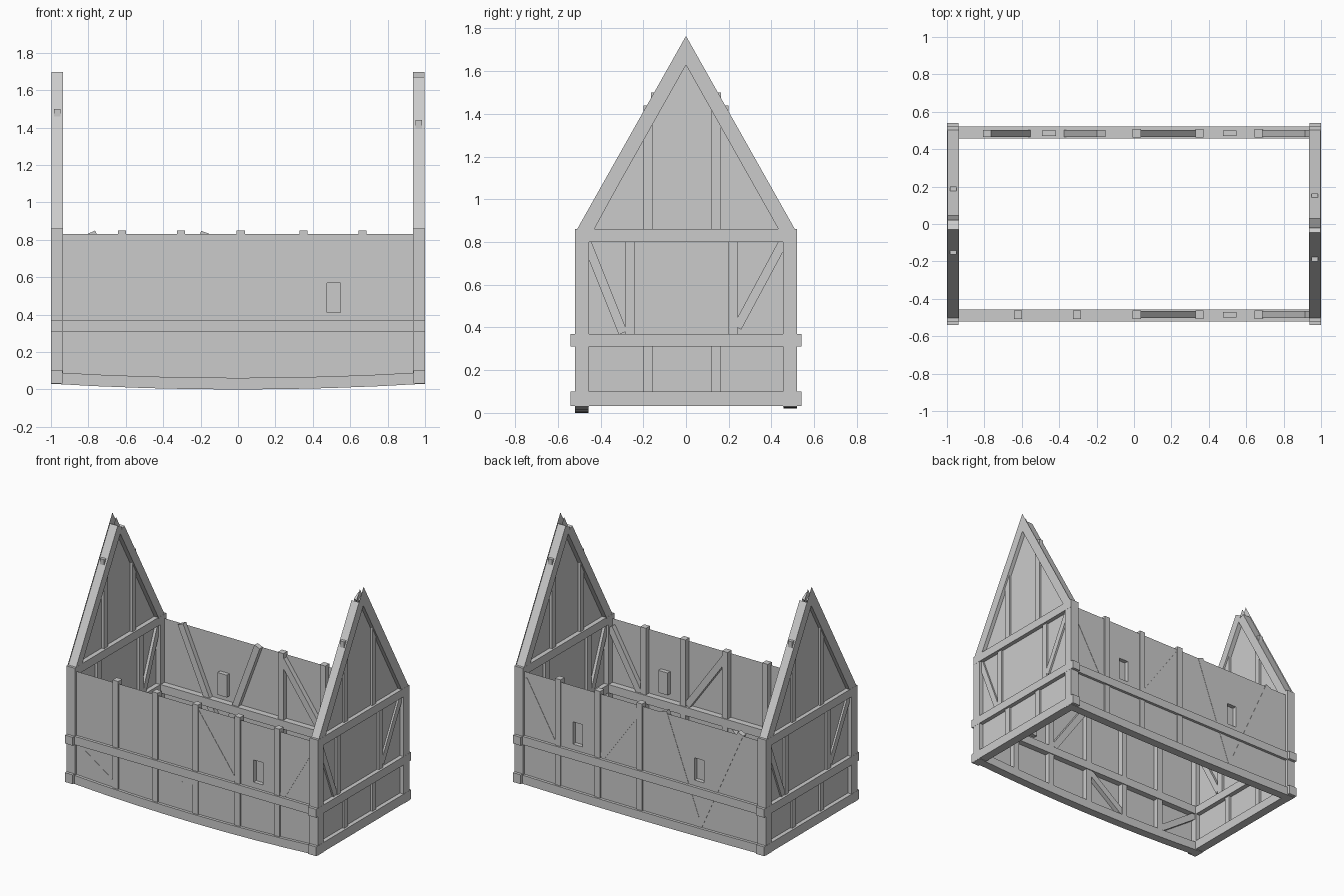
import bpy
import bmesh
from mathutils import Vector

old = bpy.data.objects.get("Cube")
if old:
    bpy.data.objects.remove(old, do_unlink=True)

grey = bpy.data.materials.new("plain_grey")
grey.use_nodes = True
grey.diffuse_color = (0.6, 0.6, 0.6, 1)
grey.node_tree.nodes["Principled BSDF"].inputs["Base Color"].default_value = (0.6, 0.6, 0.6, 1)


def finish(name, bm):
    mesh = bpy.data.meshes.new(name)
    bmesh.ops.remove_doubles(bm, verts=bm.verts[:], dist=1e-5)
    bm.to_mesh(mesh)
    bm.free()
    mesh.materials.append(grey)
    obj = bpy.data.objects.new(name, mesh)
    bpy.context.collection.objects.link(obj)


def place(axis, u, z, d):
    """Point on a wall: u runs along the wall, d is depth across it."""
    return Vector((u, d, z)) if axis == "y" else Vector((d, u, z))


def prism(name, axis, outline, d0, d1):
    bm = bmesh.new()
    a = [bm.verts.new(place(axis, u, z, d0)) for u, z in outline]
    b = [bm.verts.new(place(axis, u, z, d1)) for u, z in outline]
    bm.faces.new(a)
    bm.faces.new(b)
    for i in range(len(a)):
        j = (i + 1) % len(a)
        bm.faces.new((a[i], a[j], b[j], b[i]))
    bmesh.ops.recalc_face_normals(bm, faces=bm.faces[:])
    finish(name, bm)


def sheet(name, axis, outline, d):
    bm = bmesh.new()
    bm.faces.new([bm.verts.new(place(axis, u, z, d)) for u, z in outline])
    finish(name, bm)


def rect(u0, u1, z0, z1):
    return [(u0, z0), (u1, z0), (u1, z1), (u0, z1)]


def bar(p, q, w):
    """Square-ended slanted timber outline between two points."""
    p, q = Vector(p), Vector(q)
    t = (q - p).normalized() * w / 2
    n = Vector((-t.y, t.x))
    return [tuple(v) for v in (p - n, q - n, q + n, p + n)]


def wall_panel(name, d, depth, windows):
    """Thin infill sheet with window niches pushed to the inside."""
    bm = bmesh.new()
    z0, z1 = 0.41, 0.57
    xs = sorted([-0.97, 0.97] + [c + o for c in windows for o in (-0.037, 0.037)])
    zs = [0.05, z0, z1, 0.83]

    def quad(*pts):
        bm.faces.new([bm.verts.new(p) for p in pts])

    for xa, xb in zip(xs, xs[1:]):
        niche = any(xa < c < xb and xb - xa < 0.1 for c in windows)
        for za, zb in zip(zs, zs[1:]):
            inset = depth if niche and za == z0 else 0
            ring = [Vector((x, d + inset, z)) for x, z in rect(xa, xb, za, zb)]
            quad(*ring)
            if inset:
                out = Vector((0, -inset, 0))
                for i in range(4):
                    j = (i + 1) % 4
                    quad(ring[i], ring[j], ring[j] + out, ring[i] + out)
    finish(name, bm)


def long_wall(side, s, posts, braces, windows, sag):
    # curved sill and middle rail
    steps = [i / 4 - 1 for i in range(9)]
    low = [(x * 0.99, 0.03 - sag * (1 - x * x)) for x in steps]
    prism(side + "_sill", "y", low + [(x, z + 0.062) for x, z in reversed(low)],
          s * 0.52, s * 0.457)
    prism(side + "_rail", "y", rect(-0.97, 0.97, 0.31, 0.37), s * 0.52, s * 0.456)
    wall_panel(side + "_panel", s * 0.5, -s * 0.03, windows)
    # uprights and slanted braces
    for i, x in enumerate(posts):
        prism(f"{side}_post_{i}", "y", rect(x - 0.022, x + 0.022, 0.05, 0.85),
              s * 0.508, s * 0.462)
    for i, (p, q) in enumerate(braces):
        prism(f"{side}_brace_{i}", "y", bar(p, q, 0.046), s * 0.502, s * 0.466)


shared = [((0.02, 0.80), (0.32, 0.38)), ((0.935, 0.78), (0.70, 0.37))]
long_wall("front", -1, [-0.62, -0.305, 0.015, 0.35, 0.665],
          shared + [((-0.29, 0.085), (0.01, 0.31)), ((-0.95, 0.31), (-0.63, 0.09))],
          [0.512], 0.03)
long_wall("back", 1, [0.015, 0.35, 0.665],
          shared + [((-0.175, 0.84), (-0.46, 0.07)), ((-0.785, 0.84), (-0.45, 0.08))],
          [-0.455, 0.512], 0.01)


def gable(side, s):
    """End wall; the second end is the first turned half a circle."""

    def part(name, outline, d0, d1):
        prism(f"{side}_{name}", "x", [(s * u, z) for u, z in outline], s * d0, s * d1)

    # corner posts and level beams
    for k in (-1, 1):
        part("corner_post_" + ("a" if k < 0 else "b"),
             rect(k * 0.52, k * 0.455, 0.03, 0.86), 0.935, 0.999)
    part("base_beam", rect(-0.54, 0.54, 0.033, 0.10), 0.937, 1)
    part("rail", rect(-0.54, 0.54, 0.31, 0.37), 0.937, 1)
    part("tie_beam", rect(-0.52, 0.52, 0.80, 0.86), 0.937, 1)

    # sloping roof timbers, one running past the other at the ridge
    def slope(y):
        return (y, 1.69 - 1.775 * abs(y))

    part("rafter_a", bar(slope(0.49), slope(0.004), 0.06), 0.936, 0.998)
    part("rafter_b", bar(slope(-0.49), slope(-0.02), 0.06), 0.936, 0.998)

    # infill sheet and roof-edge facing
    body = [(-0.49, 0.05), (0.49, 0.05), (0.49, 0.86), (0, 1.74), (-0.49, 0.86)]
    sheet(side + "_panel", "x", [(s * y, z) for y, z in body], s * 0.97)
    facing = [(-0.51, 0.86), (0, 1.765), (0.51, 0.86), (0.44, 0.86), (0, 1.645), (-0.43, 0.86)]
    sheet(side + "_facing", "x", [(s * y, z) for y, z in facing], s * 0.9995)

    # uprights for lower, middle and roof storeys
    studs = [(-0.178, 0.09, 0.32), (0.142, 0.09, 0.32),
             (-0.262, 0.36, 0.81), (0.218, 0.36, 0.81),
             (-0.178, 0.85, 1.44), (0.142, 0.85, 1.50)]
    for i, (y, z0, z1) in enumerate(studs):
        part(f"post_{i}", rect(y - 0.022, y + 0.022, z0, z1), 0.95, 0.985)
    part("brace_a", bar((-0.465, 0.80), (-0.295, 0.375), 0.042), 0.95, 0.983)
    part("brace_b", bar((0.455, 0.80), (0.24, 0.40), 0.042), 0.95, 0.983)


gable("left", 1)
gable("right", -1)
